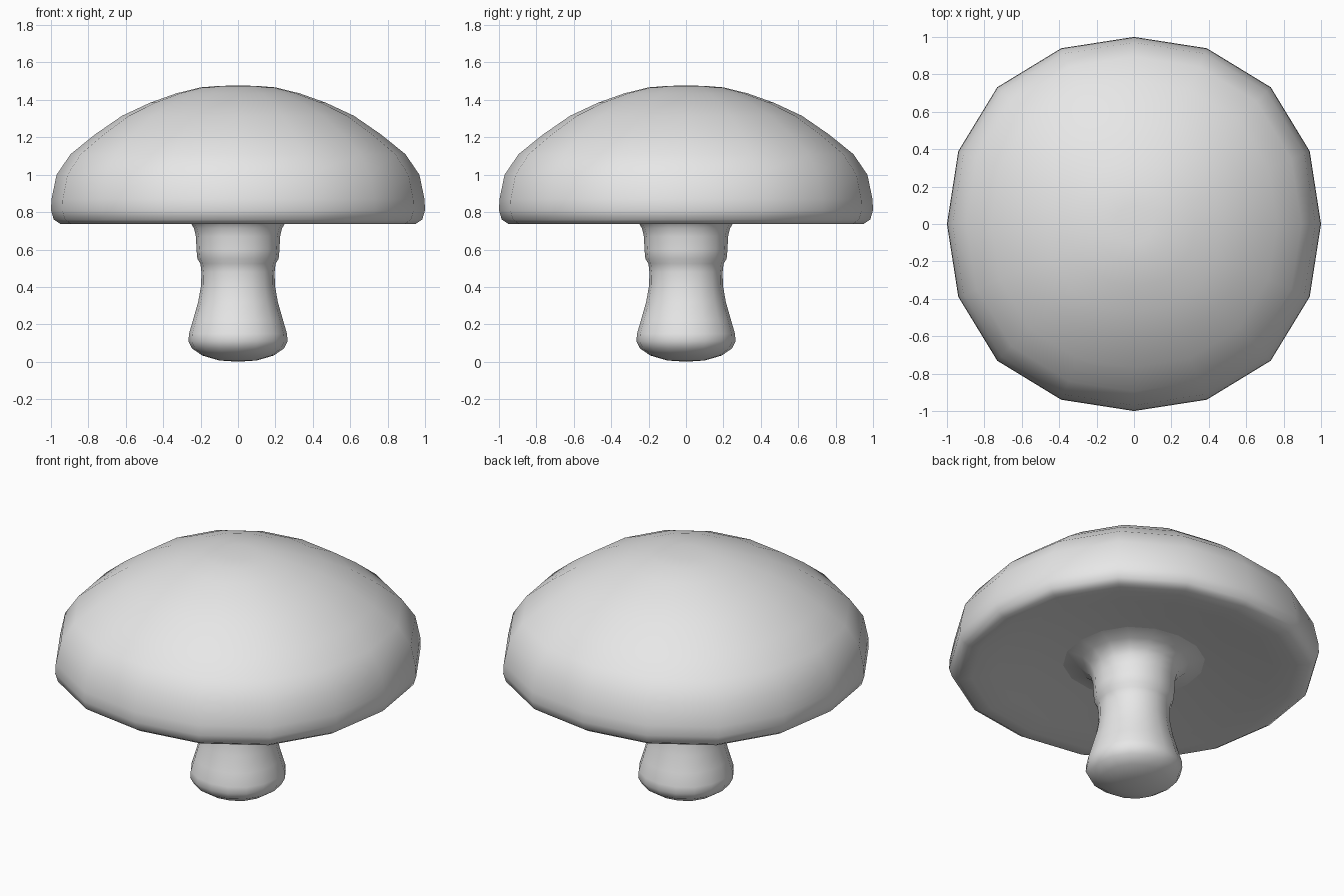
import bpy
import bmesh
from math import cos, sin, pi

old = bpy.data.objects.get("Cube")
if old:
    bpy.data.objects.remove(old, do_unlink=True)

SIDES = 16


def make_material(name, colour):
    mat = bpy.data.materials.new(name)
    mat.use_nodes = True
    mat.diffuse_color = colour
    mat.node_tree.nodes["Principled BSDF"].inputs["Base Color"].default_value = colour
    return mat


def lathe(name, profile, squareness, mat):
    """Revolve (radius, height) points, listed bottom to top along the outside.
    Squareness pushes the diagonals out a little; radius 0 makes a pole."""
    bm = bmesh.new()
    rings = []
    for r, z in profile:
        if r == 0:
            rings.append([bm.verts.new((0, 0, z))] * SIDES)
            continue
        ring = []
        for i in range(SIDES):
            a = 2 * pi * i / SIDES
            rr = r * (1 + squareness * sin(2 * a) ** 2)
            ring.append(bm.verts.new((rr * cos(a), rr * sin(a), z)))
        rings.append(ring)
    for low, high in zip(rings, rings[1:]):
        for i in range(SIDES):
            j = (i + 1) % SIDES
            corners = [low[i], low[j], high[j], high[i]]
            bm.faces.new(list(dict.fromkeys(corners)))
    for face in bm.faces:
        face.smooth = True
    mesh = bpy.data.meshes.new(name)
    bm.to_mesh(mesh)
    bm.free()
    mesh.materials.append(mat)
    obj = bpy.data.objects.new(name, mesh)
    bpy.context.collection.objects.link(obj)
    return obj


grey = make_material("plain grey", (0.8, 0.8, 0.8, 1))

# Domed cap with a rolled rim and a shallow hollow underneath
cap_profile = [
    (0.38, 0.8), (0.55, 0.785), (0.75, 0.755), (0.88, 0.738),
    (0.95, 0.737), (0.985, 0.76), (1.0, 0.81), (0.997, 0.87), (0.97, 1.0),
    (0.895, 1.11), (0.765, 1.215), (0.62, 1.315), (0.47, 1.385),
    (0.33, 1.435), (0.2, 1.467), (0.1, 1.475), (0, 1.477),
]
lathe("cap", cap_profile, 0.034, grey)

# Stem with a rounded foot, a pinched neck and a collar flaring into the cap
stem_profile = [
    (0, 0), (0.1, 0.007), (0.19, 0.033), (0.245, 0.07), (0.265, 0.11),
    (0.262, 0.15), (0.24, 0.225), (0.213, 0.32), (0.197, 0.41),
    (0.196, 0.48), (0.201, 0.525), (0.217, 0.55), (0.222, 0.6),
    (0.225, 0.67), (0.236, 0.715), (0.255, 0.745), (0.3, 0.782),
    (0.39, 0.8),
]
lathe("stem", stem_profile, 0.02, grey)
